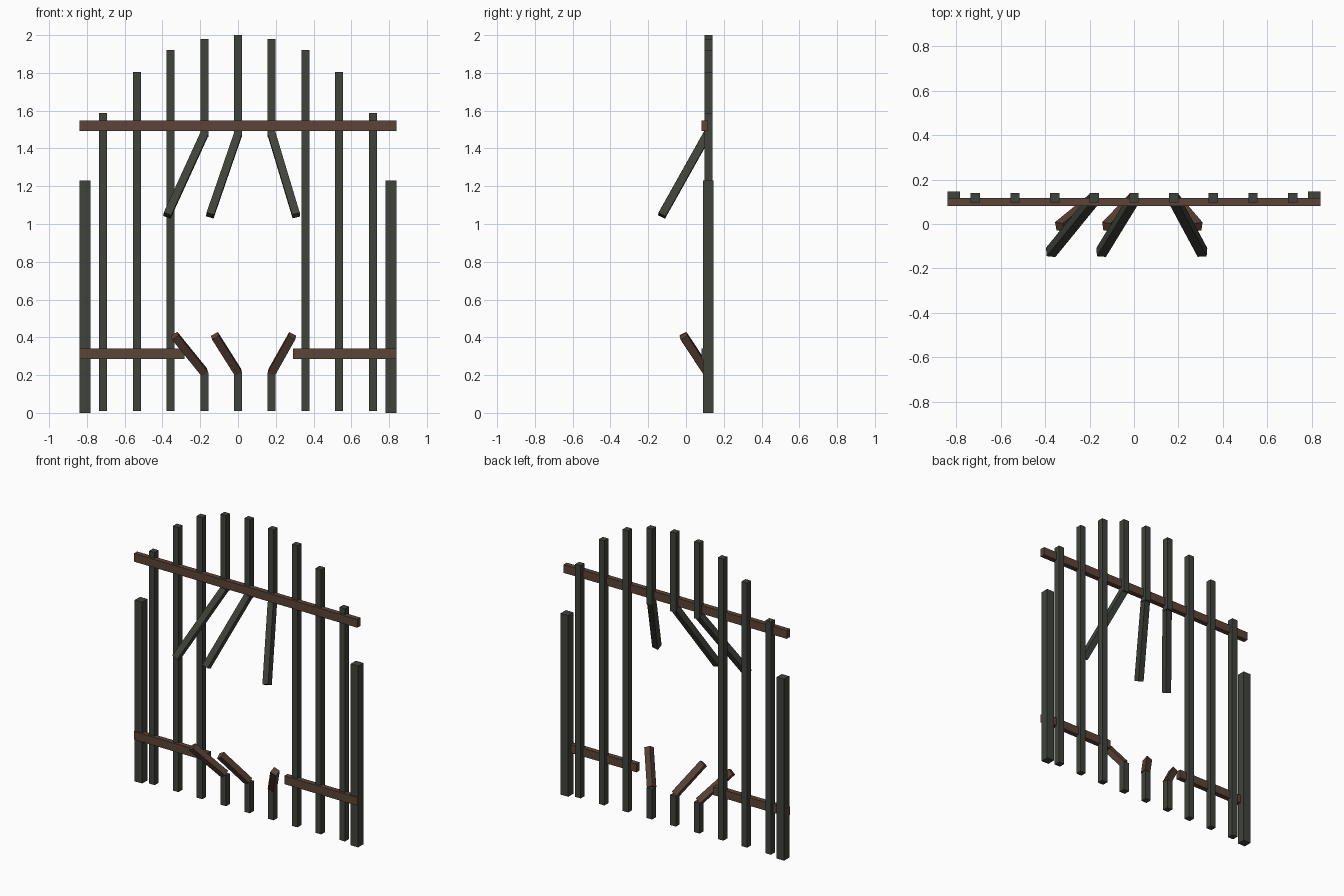
import bpy
from mathutils import Vector

old = bpy.data.objects.get("Cube")
if old:
    bpy.data.objects.remove(old, do_unlink=True)


def material(name, rgb):
    m = bpy.data.materials.new(name)
    m.use_nodes = True
    m.diffuse_color = (*rgb, 1)
    m.node_tree.nodes["Principled BSDF"].inputs["Base Color"].default_value = (*rgb, 1)
    return m


IRON = material("dark iron", (0.051, 0.056, 0.044))
RUST = material("rusty brown", (0.105, 0.056, 0.038))


def box(name, low, high, mat):
    low, high = Vector(low), Vector(high)
    bpy.ops.mesh.primitive_cube_add(size=1, location=(low + high) / 2)
    ob = bpy.context.object
    ob.name = name
    ob.scale = high - low
    ob.data.materials.append(mat)
    return ob


def beam(name, start, end, mat):
    """Square bar running between two points."""
    start, end = Vector(start), Vector(end)
    d = end - start
    ob = box(name, (-W, -W, -d.length / 2), (W, W, d.length / 2), mat)
    ob.location = (start + end) / 2
    ob.rotation_mode = "QUATERNION"
    ob.rotation_quaternion = Vector((0, 0, -1 if d.z < 0 else 1)).rotation_difference(d)


W = 0.021      # half width of a bar
Y = 0.118      # plane of the bars
HALF = 0.838   # half width of the fence
STEP = 0.1785  # bar spacing
TOPS = [2.0, 1.98, 1.92, 1.805, 1.588]


def upright(name, x, z0, z1):
    box(name, (x - W, Y - W, z0), (x + W, Y + W, z1), IRON)


# Whole bars, rising toward the middle
for i in range(-4, 5):
    if abs(i) > 1:
        upright("bar", i * STEP, 0.01, TOPS[abs(i)])

# Broken bars: upper and lower stumps with their bent ends
for i, upper_x, lower_x in ((-1, -0.375, -0.335), (0, -0.148, -0.122), (1, 0.308, 0.287)):
    x = i * STEP
    upright("upper_stump", x, 1.46, TOPS[abs(i)])
    upright("lower_stump", x, 0.01, 0.215)
    beam("upper_bent_bar", (x, Y - 0.005, 1.475), (upper_x, -0.128, 1.045), IRON)
    beam("lower_bent_bar", (x, Y - 0.004, 0.215), (lower_x, -0.013, 0.408), RUST)

# End posts
for side, sx in (("left", 1), ("right", -1)):
    x = sx * (HALF - 0.028)
    box(side + "_post", (x - 0.028, 0.09, 0), (x + 0.028, 0.146, 1.23), IRON)

# Rails, the lower one broken in the middle
for name, x0, x1, z in (("top_rail", -HALF, HALF, 1.521),
                        ("lower_right_rail", -HALF, -0.283, 0.314),
                        ("lower_left_rail", 0.29, HALF, 0.314)):
    box(name, (x0, 0.082, z - 0.028), (x1, 0.116, z + 0.028), RUST)
